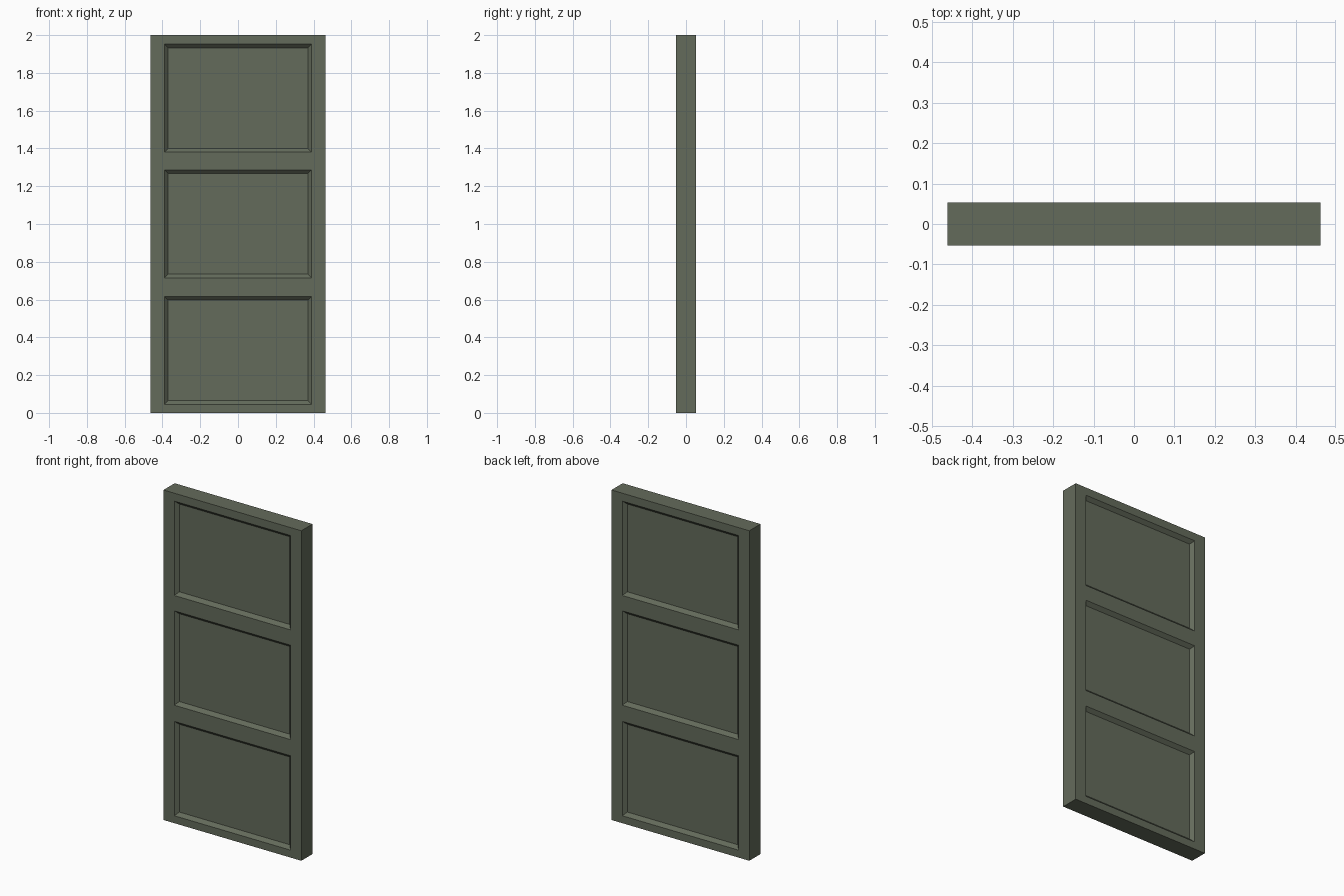
import bpy
import bmesh
from mathutils import Vector

if "Cube" in bpy.data.objects:
    bpy.data.objects.remove(bpy.data.objects["Cube"], do_unlink=True)

WIDTH, THICK, HEIGHT = 0.924, 0.107, 2.0
PANEL_HALF = 0.39                                # half width of a recess
PANELS = [(0.045, 0.617), (0.715, 1.287), (1.38, 1.952)]
SLOPE, DEPTH = 0.02, 0.02                        # sloped border of a recess

# Paint
paint = bpy.data.materials.new("grey_green_paint")
paint.use_nodes = True
colour = (0.127, 0.147, 0.105, 1)
paint.diffuse_color = colour
bsdf = paint.node_tree.nodes["Principled BSDF"]
bsdf.inputs["Base Color"].default_value = colour
bsdf.inputs["Roughness"].default_value = 0.7

# Door slab
bm = bmesh.new()
bmesh.ops.create_cube(bm, size=1)
bmesh.ops.scale(bm, vec=(WIDTH, THICK, HEIGHT), verts=bm.verts)
bmesh.ops.translate(bm, vec=(0, 0, HEIGHT / 2), verts=bm.verts)


def cut(point, normal):
    bmesh.ops.bisect_plane(bm, geom=bm.verts[:] + bm.edges[:] + bm.faces[:],
                           plane_co=Vector(point), plane_no=Vector(normal))


# Stile and rail divisions
for x in (-PANEL_HALF, PANEL_HALF):
    cut((x, 0, 0), (1, 0, 0))
for bottom, top in PANELS:
    cut((0, 0, bottom), (0, 0, 1))
    cut((0, 0, top), (0, 0, 1))


def is_panel(face):
    c = face.calc_center_median()
    return (abs(face.normal.y) > 0.9 and abs(c.x) < PANEL_HALF
            and any(lo < c.z < hi for lo, hi in PANELS))


# Recessed panels with sloped borders, front and back
bm.normal_update()
bmesh.ops.inset_individual(bm, faces=[f for f in bm.faces if is_panel(f)],
                           thickness=SLOPE, depth=-DEPTH, use_even_offset=True)
bmesh.ops.recalc_face_normals(bm, faces=bm.faces)

mesh = bpy.data.meshes.new("panelled_door")
bm.to_mesh(mesh)
bm.free()
mesh.materials.append(paint)
door = bpy.data.objects.new("panelled_door", mesh)
bpy.context.collection.objects.link(door)
